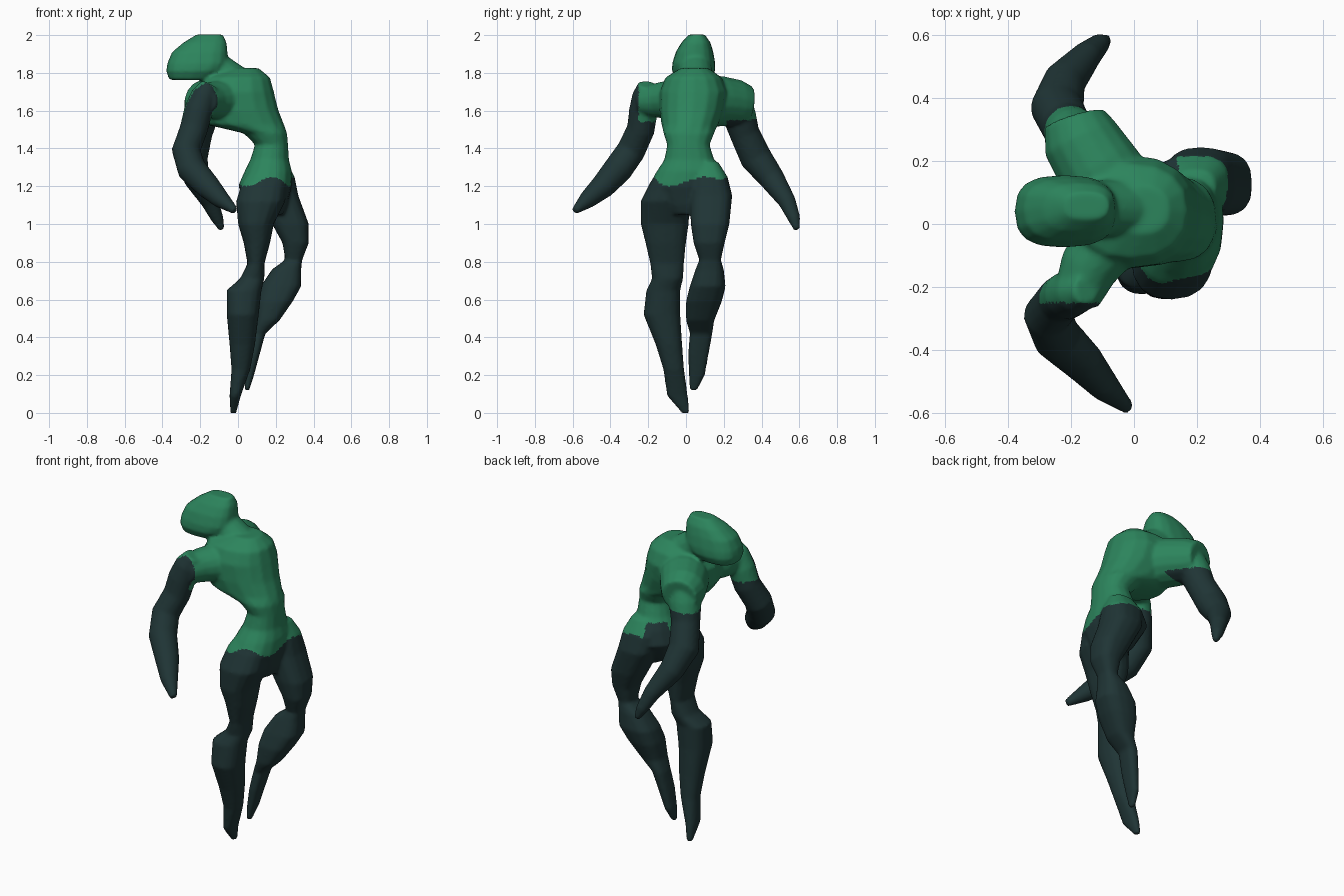
import bpy, bmesh, math
from mathutils import Vector


def material(name, rgb):
    m = bpy.data.materials.new(name)
    m.diffuse_color = (*rgb, 1)
    return m


green = material("suit green", (0.025, 0.232, 0.108))
dark = material("dark teal", (0.014, 0.035, 0.036))
bm = bmesh.new()
N = 16


def skin(rings):
    """Bridge rings of points and cap both ends."""
    vs = [[bm.verts.new(p) for p in r] for r in rings]
    for a, b in zip(vs, vs[1:]):
        for i in range(N):
            j = (i + 1) % N
            bm.faces.new((a[i], a[j], b[j], b[i]))
    bm.faces.new(vs[0][::-1])
    bm.faces.new(vs[-1])


def stack(sections, power=0.9):
    """Sections are bounds (x0, x1, y0, y1, z); low power is boxier."""
    rings = []
    for x0, x1, y0, y1, z in sections:
        ring = []
        for k in range(N):
            a = math.tau * k / N
            c, s = math.cos(a), math.sin(a)
            ring.append(((x0 + x1) / 2 + (x1 - x0) / 2 * math.copysign(abs(c) ** power, c),
                         (y0 + y1) / 2 + (y1 - y0) / 2 * math.copysign(abs(s) ** power, s), z))
        rings.append(ring)
    skin(rings)


def tube(points):
    """Points are (x, y, z, radius) along a limb."""
    rings = []
    ps = [Vector(p[:3]) for p in points]
    ref = Vector((1, 0.3, 0.2))
    for i, p in enumerate(ps):
        t = (ps[min(i + 1, len(ps) - 1)] - ps[max(i - 1, 0)]).normalized()
        side = (ref - t * t.dot(ref)).normalized()
        up = t.cross(side)
        r = points[i][3]
        rings.append([p + r * (math.cos(math.tau * k / N) * side + math.sin(math.tau * k / N) * up)
                      for k in range(N)])
    skin(rings)


# torso, arched and leaning forward
stack([(.12, .24, -.08, .1, 1.05), (.05, .26, -.13, .13, 1.1), (0, .285, -.2, .21, 1.2),
       (.035, .285, -.155, .19, 1.28), (.065, .27, -.115, .15, 1.34),
       (.09, .265, -.1, .125, 1.42), (.03, .26, -.12, .15, 1.48), (-.16, .245, -.13, .17, 1.525),
       (-.215, .215, -.14, .2, 1.6), (-.22, .19, -.14, .22, 1.7), (-.18, .17, -.11, .19, 1.775),
       (-.06, .11, -.03, .12, 1.825)], 0.87)
# head, pointing forward, widest low down
stack([(-.365, -.14, -.05, .13, 1.763), (-.38, -.08, -.075, .155, 1.81), (-.375, -.055, -.073, .155, 1.85),
       (-.35, -.055, -.055, .145, 1.91), (-.29, -.06, -.025, .13, 1.96), (-.22, -.08, .015, .1, 2.003)], 0.75)
# neck
tube([(-.16, .045, 1.86, .09), (-.1, .05, 1.81, .09), (0, .05, 1.73, .1)])
# shoulders
tube([(-.03, .06, 1.65, .14), (-.115, .18, 1.65, .135), (-.17, .27, 1.64, .125), (-.19, .335, 1.63, .1)])
tube([(-.07, -.04, 1.66, .11), (-.145, -.14, 1.655, .095), (-.185, -.24, 1.65, .075)])
# arms
tube([(-.17, .265, 1.68, .07), (-.19, .28, 1.58, .09), (-.215, .31, 1.48, .08), (-.245, .37, 1.35, .085),
      (-.22, .455, 1.24, .068), (-.15, .535, 1.12, .047), (-.11, .572, 1.03, .034), (-.085, .587, .97, .016)])
tube([(-.15, -.21, 1.74, .045), (-.18, -.215, 1.68, .07), (-.21, -.225, 1.6, .077), (-.235, -.24, 1.5, .075),
      (-.275, -.29, 1.39, .077), (-.245, -.36, 1.29, .078), (-.16, -.44, 1.2, .066),
      (-.09, -.52, 1.13, .048), (-.015, -.588, 1.07, .02)])
# straight leg
stack([(.07, .24, -.13, 0, 1.3), (.02, .26, -.19, .01, 1.22), (-.01, .25, -.24, .02, 1.12),
       (0, .19, -.24, .015, 1.0), (.03, .17, -.215, 0, .9), (.05, .14, -.19, -.01, .79),
       (.01, .14, -.18, -.015, .71), (-.06, .125, -.21, -.03, .65), (-.06, .11, -.225, -.03, .52),
       (-.045, .09, -.16, -.02, .36), (-.035, .065, -.12, -.01, .23), (-.045, .015, -.1, .01, .09),
       (-.04, -.01, -.02, .02, -.003)], 0.85)
# bent leg
stack([(.13, .26, .05, .17, 1.33), (.08, .3, .03, .22, 1.25), (.1, .32, .02, .245, 1.15),
       (.18, .375, .025, .23, 1.0), (.235, .375, .04, .205, .9), (.25, .34, .07, .185, .81),
       (.18, .335, .05, .2, .76), (.12, .335, .02, .21, .67), (.1, .29, 0, .19, .59),
       (.095, .22, 0, .15, .49), (.07, .145, .02, .14, .42), (.05, .115, .01, .12, .31),
       (.035, .085, .015, .1, .2), (.035, .06, .02, .06, .12)], 0.75)
bmesh.ops.recalc_face_normals(bm, faces=bm.faces)
mesh = bpy.data.meshes.new("parts")
bm.to_mesh(mesh)
bm.free()
parts = bpy.data.objects.new("body_parts", mesh)
bpy.context.collection.objects.link(parts)

# fuse the parts into one skin
fuse = parts.modifiers.new("fuse", 'REMESH')
fuse.mode = 'VOXEL'
fuse.voxel_size = 0.01
soft = parts.modifiers.new("soften", 'SMOOTH')
soft.factor = 0.5
soft.iterations = 5
dg = bpy.context.evaluated_depsgraph_get()
skin_mesh = bpy.data.meshes.new_from_object(parts.evaluated_get(dg))
bpy.data.objects.remove(parts)
body = bpy.data.objects.new("figure_body", skin_mesh)
bpy.context.collection.objects.link(body)
skin_mesh.materials.clear()
skin_mesh.materials.append(green)
skin_mesh.materials.append(dark)

# dark legs and arms, green torso and head
for f in skin_mesh.polygons:
    x, y, z = f.center
    legs = z < 1.225 + 0.025 * math.sin(22 * x + 14 * y)
    hip = y > 0.09 and x < 0.14 and z < 1.32
    far_arm = y > 0.215 and z < 1.55
    near_arm = y < -0.145 and x < -0.08 and (z < 1.54 or y < -0.25)
    f.material_index = int(legs or hip or far_arm or near_arm)
    f.use_smooth = True
